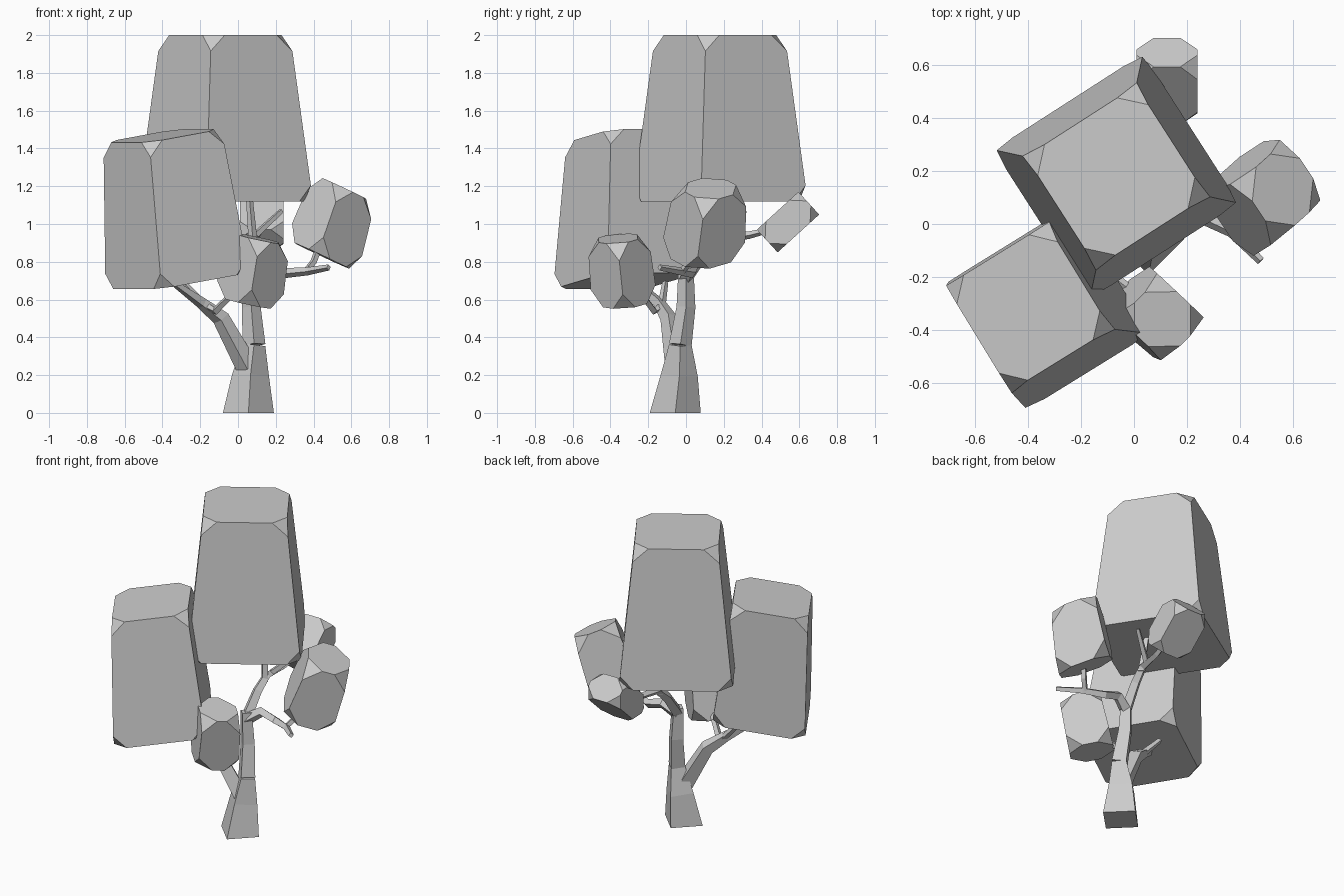
import bpy, bmesh, math
from mathutils import Vector

if "Cube" in bpy.data.objects:
    bpy.data.objects.remove(bpy.data.objects["Cube"])


def finish(name, bm):
    bmesh.ops.recalc_face_normals(bm, faces=bm.faces)
    me = bpy.data.meshes.new(name)
    bm.to_mesh(me)
    bm.free()
    ob = bpy.data.objects.new(name, me)
    bpy.context.collection.objects.link(ob)
    return ob


def foliage(name, centre, a, b, h, taper, cut):
    """Tapered box spanned by three half-axes, with every corner clipped."""
    c, a, b, h = Vector(centre), Vector(a), Vector(b), Vector(h)

    def corner(i, j, k):
        return c + h * k + (a * i + b * j) * (1 - taper * k)

    bm = bmesh.new()
    for i in (-1, 1):
        for j in (-1, 1):
            for k in (-1, 1):
                p = corner(i, j, k)
                for q in (corner(-i, j, k), corner(i, -j, k), corner(i, j, -k)):
                    bm.verts.new(p + (q - p).normalized() * cut)
    bmesh.ops.convex_hull(bm, input=bm.verts)
    bmesh.ops.dissolve_limit(bm, angle_limit=math.radians(3),
                             verts=bm.verts, edges=bm.edges)
    return finish(name, bm)


def limb(name, r0, r1, *path):
    """Four-sided limb through the points, tapering from r0 to r1."""
    pts = [Vector(p) for p in path]
    last = len(pts) - 1
    bm = bmesh.new()
    rings, u = [], None
    for i, p in enumerate(pts):
        t = (pts[min(i + 1, last)] - pts[max(i - 1, 0)]).normalized()
        if p.z == 0:
            t = Vector((0, 0, 1))
        if u is None:
            u = Vector((1, 0, 0)) if abs(t.z) > 0.6 else Vector((0, 0, 1))
        u = (u - t * u.dot(t)).normalized()
        v = t.cross(u)
        r = r0 + (r1 - r0) * i / last
        rings.append([bm.verts.new(p + r * (u * math.cos(w) + v * math.sin(w)))
                      for w in (k * math.pi / 2 for k in range(4))])
    for s, e in zip(rings, rings[1:]):
        for k in range(4):
            n = (k + 1) % 4
            bm.faces.new((s[k], s[n], e[n], e[k]))
    bm.faces.new(rings[0][::-1])
    bm.faces.new(rings[-1])
    return finish(name, bm)


# Large crown blocks
foliage("crown_top", (-.067, .18, 1.56), (.246, .158, 0), (-.158, .246, 0), (0, 0, .44), .15, .085)
foliage("crown_left", (-.36, -.316, 1.083), (.212, .131, .039), (-.135, .221, 0), (-.04, 0, .384), .1, .08)

# Small leaf clumps
foliage("clump_right", (.503, .108, 1.01), (.098, .088, -.048), (-.08, .12, .035), (.06, .022, .178), .08, .09)
foliage("clump_front", (.08, -.342, .752), (.083, .083, -.012), (-.09, .085, .025), (.028, -.018, .171), .04, .085)
foliage("clump_back", (.125, .54, 1.01), (.115, 0, 0), (0, .055, -.06), (0, .11, .1), 0, .065)

# Trunk: flared foot, then slim stem
limb("trunk_foot", .135, .06, (.055, -.057, 0), (.067, -.035, .2), (.085, -.03, .36))
limb("trunk_stem", .06, .04, (.085, -.03, .36), (.07, 0, .56), (.06, 0, .76))

# Main limbs
limb("limb_back", .038, .014, (.06, 0, .72), (.07, .1, .86), (.08, .18, .93), (.1, .33, .94), (.12, .45, .97))
limb("limb_right", .038, .016, (.06, 0, .71), (.15, .03, .77), (.25, .03, .74), (.37, -.03, .75), (.48, -.14, .77))
limb("limb_left", .06, .018, (.05, -.05, .24), (-.09, -.09, .5), (-.19, -.14, .58), (-.33, -.25, .68))

# Twigs
limb("twig_right", .018, .018, (.36, -.02, .75), (.4, .02, .8), (.43, .05, .88))
limb("twig_top", .024, .018, (.08, .16, .9), (.06, .19, 1.14))
limb("twig_back", .02, .014, (.09, .22, .94), (.23, .31, 1.07))
limb("twig_front", .024, .018, (-.18, -.12, .57), (-.12, -.17, .54), (0, -.26, .66))
limb("twig_left", .022, .016, (-.17, -.13, .56), (-.29, -.11, .69))
